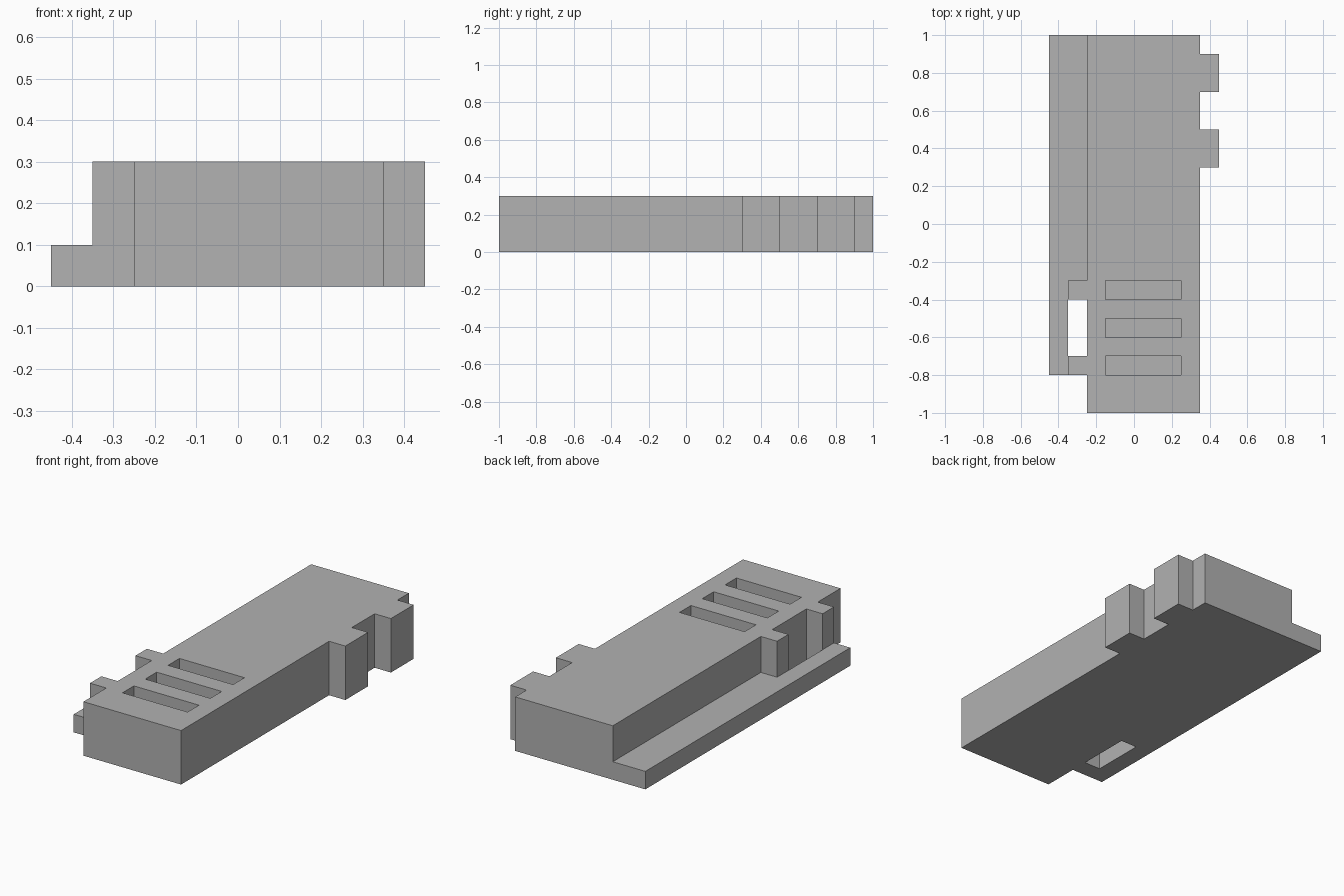
import bpy, bmesh

if "Cube" in bpy.data.objects:
    bpy.data.objects.remove(bpy.data.objects["Cube"])

grey = bpy.data.materials.new("plain grey")
grey.diffuse_color = (0.445, 0.445, 0.445, 1)
grey.use_nodes = True
grey.node_tree.nodes["Principled BSDF"].inputs["Base Color"].default_value = grey.diffuse_color


def grid_solid(name, xs, ys, zs, filled):
    """Watertight solid from the filled cells of an uneven grid."""
    bm = bmesh.new()
    cache = {}

    def vert(i, j, k):
        if (i, j, k) not in cache:
            cache[i, j, k] = bm.verts.new((xs[i], ys[j], zs[k]))
        return cache[i, j, k]

    def solid(i, j, k):
        if not (0 <= i < len(xs) - 1 and 0 <= j < len(ys) - 1 and 0 <= k < len(zs) - 1):
            return False
        mid = [(a[n] + a[n + 1]) / 2 for a, n in ((xs, i), (ys, j), (zs, k))]
        return filled(*mid)

    for i in range(len(xs) - 1):
        for j in range(len(ys) - 1):
            for k in range(len(zs) - 1):
                if not solid(i, j, k):
                    continue
                for axis in range(3):
                    for side in (0, 1):
                        step = [0, 0, 0]
                        step[axis] = 2 * side - 1
                        if solid(i + step[0], j + step[1], k + step[2]):
                            continue
                        corners = []
                        for u, v in ((0, 0), (1, 0), (1, 1), (0, 1)):
                            c = [i, j, k]
                            c[axis] += side
                            c[(axis + 1) % 3] += u
                            c[(axis + 2) % 3] += v
                            corners.append(vert(*c))
                        bm.faces.new(corners if side else corners[::-1])
    # merge coplanar cells into clean flat faces
    bmesh.ops.dissolve_limit(bm, angle_limit=0.01, verts=bm.verts[:], edges=bm.edges[:])
    bmesh.ops.triangulate(bm, faces=[f for f in bm.faces if len(f.verts) > 4])
    mesh = bpy.data.meshes.new(name)
    bm.to_mesh(mesh)
    bm.free()
    mesh.materials.append(grey)
    obj = bpy.data.objects.new(name, mesh)
    bpy.context.collection.objects.link(obj)
    return obj


def between(v, lo, hi):
    return lo < v < hi


SLOTS = [(-0.8, -0.7), (-0.6, -0.5), (-0.4, -0.3)]
SIDE_TABS = [(0.3, 0.5), (0.7, 0.9)]
POSTS = [(-0.8, -0.7), (-0.4, -0.3)]
SLOT_FLOOR = 0.1


def block(x, y, z):
    # main slab with three blind slots in its top
    if between(x, -0.25, 0.35):
        in_slot = between(x, -0.15, 0.25) and any(between(y, *s) for s in SLOTS)
        return not (in_slot and z > SLOT_FLOOR)
    # tabs on the right side
    if x > 0.35:
        return any(between(y, *t) for t in SIDE_TABS)
    # posts on the left side
    if x > -0.35 and any(between(y, *p) for p in POSTS):
        return True
    # low ledge with an opening between the posts
    opening = x > -0.35 and between(y, -0.7, -0.4)
    return z < 0.1 and y > -0.8 and not opening


grid_solid("slotted_block",
           [-0.45, -0.35, -0.25, -0.15, 0.25, 0.35, 0.45],
           [-1, -0.8, -0.7, -0.6, -0.5, -0.4, -0.3, 0.3, 0.5, 0.7, 0.9, 1],
           [0, 0.1, 0.3], block)
